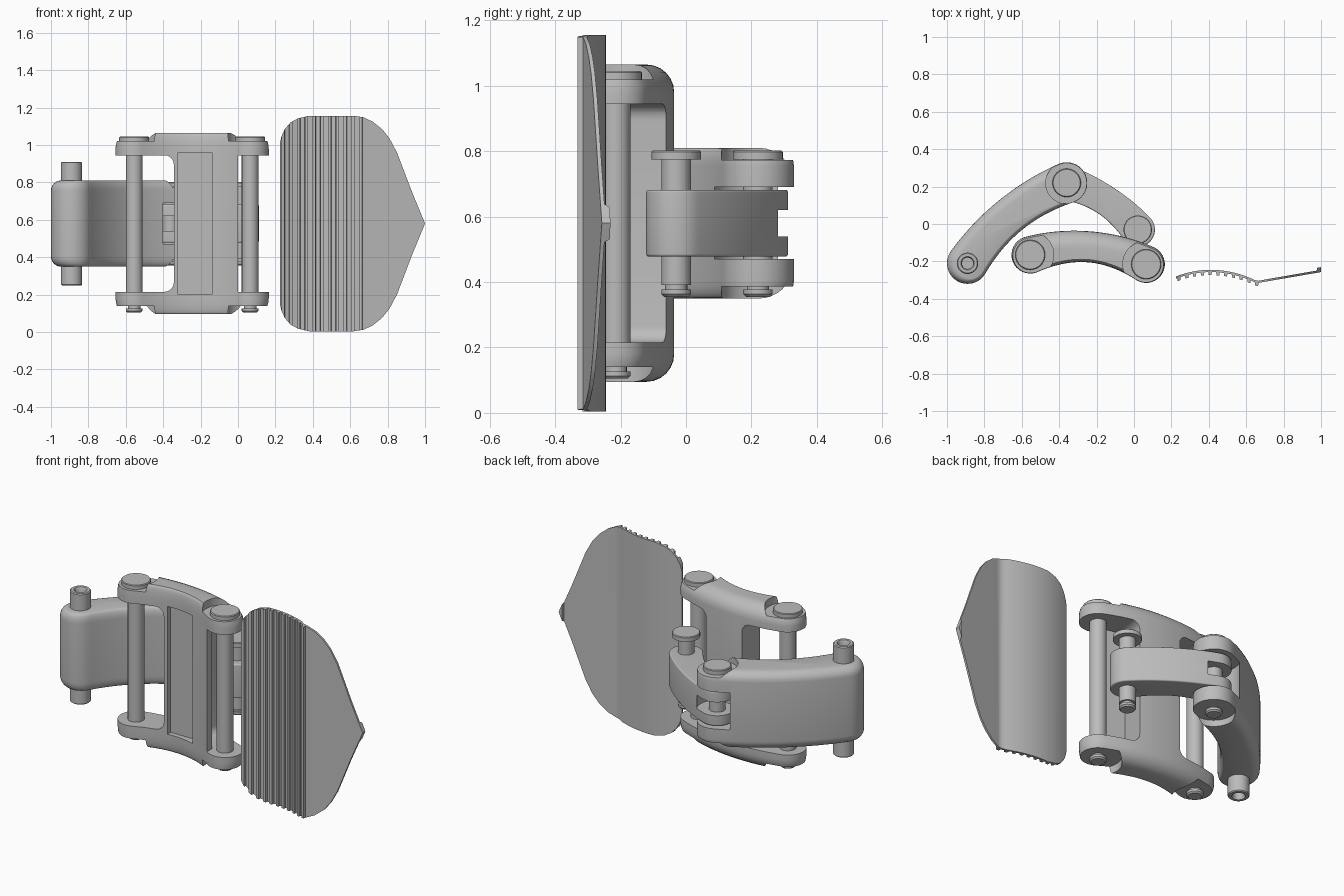
import bpy, bmesh, math
from mathutils import Vector, Matrix

if "Cube" in bpy.data.objects:
    bpy.data.objects.remove(bpy.data.objects["Cube"], do_unlink=True)

grey = bpy.data.materials.new("satin_grey")
grey.use_nodes = True
tone = (0.5, 0.5, 0.5, 1)
grey.diffuse_color = tone
grey.node_tree.nodes["Principled BSDF"].inputs["Base Color"].default_value = tone
MID = 0.58  # height of the symmetry plane


def finish(name, bm):
    bmesh.ops.recalc_face_normals(bm, faces=bm.faces)
    mesh = bpy.data.meshes.new(name)
    bm.to_mesh(mesh)
    bm.free()
    mesh.materials.append(grey)
    ob = bpy.data.objects.new(name, mesh)
    bpy.context.collection.objects.link(ob)
    return ob


def select(ob):
    bpy.ops.object.select_all(action="DESELECT")
    ob.select_set(True)
    bpy.context.view_layer.objects.active = ob


def smooth(ob):
    select(ob)
    bpy.ops.object.shade_smooth_by_angle(angle=math.radians(32))


def boolean(ob, cutter, mode="DIFFERENCE"):
    cutter.hide_render = True
    mod = ob.modifiers.new("cut", "BOOLEAN")
    mod.operation, mod.solver, mod.object = mode, "EXACT", cutter
    select(ob)
    bpy.ops.object.modifier_apply(modifier=mod.name)
    bpy.data.objects.remove(cutter, do_unlink=True)


def loft(name, rings):
    """Skin closed rings of equal length and cap both ends."""
    bm = bmesh.new()
    rows = [[bm.verts.new(p) for p in ring] for ring in rings]
    n = len(rows[0])
    for a, b in zip(rows, rows[1:]):
        for i in range(n):
            j = (i + 1) % n
            bm.faces.new((a[i], a[j], b[j], b[i]))
    bm.faces.new(rows[0])
    bm.faces.new(rows[-1])
    return finish(name, bm)


def band(start, end, sag, back, front, steps=28):
    """Plan outline of a bowed link with round ends."""
    a, b = Vector(start), Vector(end)
    chord = b - a
    side = Vector((-chord.y, chord.x)).normalized()

    def frame(t):
        tangent = (chord + side * sag * 4 * (1 - 2 * t)).normalized()
        return a + chord * t + side * sag * 4 * t * (1 - t), tangent, Vector((-tangent.y, tangent.x))

    def edge(t, k):
        p, _, n = frame(t)
        bulge = math.sin(math.pi * t)
        return p + n * (back[0] + (back[1] - back[0]) * bulge if k > 0
                        else -front[0] - (front[1] - front[0]) * bulge)

    def cap(t, sign):
        p, d, n = frame(t)
        r, c = (back[0] + front[0]) / 2, p + n * (back[0] - front[0]) / 2
        return [c + sign * (n * math.cos(u) + d * math.sin(u)) * r
                for u in (math.pi * i / 16 for i in range(1, 16))]

    ts = [i / steps for i in range(steps + 1)]
    return ([edge(t, 1) for t in ts] + cap(1, 1)
            + [edge(t, -1) for t in reversed(ts)] + cap(0, -1))


def link(name, start, end, sag, ends, mid, half, round_back, round_front):
    """Bowed link, its long edges rounded at top and bottom."""
    q = [math.pi / 2 * i / 6 for i in range(7)]
    depth = max(round_back, round_front)
    layers = [(half - depth * (1 - math.sin(u)), 1 - math.cos(u)) for u in q]
    levels = [(MID - h, k) for h, k in reversed(layers)] + [(MID + h, k) for h, k in layers]
    rings = []
    for z, k in levels:
        b, f = round_back * k, round_front * k
        ring = band(start, end, sag, (ends - b, mid - b), (ends - f, mid - f))
        rings.append([(p.x, p.y, z) for p in ring])
    return loft(name, rings)


def disc(at, r, z0, z1):
    ring = [(at[0] + r * math.cos(u), at[1] + r * math.sin(u))
            for u in (math.tau * i / 48 for i in range(48))]
    return loft("cutter", [[(x, y, z) for x, y in ring] for z in (z0, z1)])


def box(lo, hi, corner=0, turn=0):
    """Box cutter, optionally with rounded edges along y and a turn about z."""
    bm = bmesh.new()
    lo, hi = Vector(lo), Vector(hi)
    bmesh.ops.create_cube(bm, size=1, matrix=Matrix.Translation((lo + hi) / 2) @ Matrix.Diagonal((*(hi - lo), 1)))
    if corner:
        along = [e for e in bm.edges if abs(e.verts[0].co.y - e.verts[1].co.y) > 0.01]
        bmesh.ops.bevel(bm, geom=along, offset=corner, segments=6, profile=0.5, affect="EDGES")
    pivot = Vector((lo.x, lo.y, 0))
    bmesh.ops.rotate(bm, verts=bm.verts, cent=pivot, matrix=Matrix.Rotation(turn, 3, "Z"))
    return finish("cutter", bm)


def lathe(name, at, profile):
    bm = bmesh.new()
    vs = [bm.verts.new((at[0] + r, at[1], z)) for r, z in profile]
    es = [bm.edges.new(p) for p in zip(vs, vs[1:])]
    bmesh.ops.spin(bm, geom=vs + es, cent=(*at, 0), axis=(0, 0, 1), angle=math.tau, steps=40)
    bmesh.ops.remove_doubles(bm, verts=bm.verts, dist=0.0002)
    smooth(finish(name, bm))


def headed_pin(name, at, low, top, head):
    """Pin with a flat head above and a grooved tail below."""
    r, neck = 0.045, 0.034
    lathe(name, at, [(0, low), (r - 0.008, low), (r, low + 0.008), (r, low + 0.022),
                     (neck, low + 0.022), (neck, low + 0.036), (r, low + 0.036),
                     (r, top - 0.027), (head, top - 0.027), (head, top - 0.004),
                     (head - 0.004, top), (0, top)])


def seats(ob, at, r, inner):
    """Round seats sunk into the top and bottom of a link end."""
    for s in (1, -1):
        boolean(ob, disc(at, r, MID + s * inner, MID + s * 0.7))


hinge, joint = (-0.36, 0.22), (0.02, -0.03)
arm_end = (-0.89, -0.21)
frame_left, frame_right = (-0.555, -0.165), (0.065, -0.215)

# Main arm with a forked end
arm = link("main_arm", arm_end, hinge, 0.055, 0.11, 0.1, 0.23, 0.055, 0.02)
boolean(arm, disc(hinge, 0.14, MID - 0.11, MID + 0.11))
seats(arm, hinge, 0.112, 0.193)
smooth(arm)

# Short link with a notched end
short = link("short_link", hinge, joint, 0.036, 0.092, 0.08, 0.102, 0.008, 0.008)
boolean(short, disc(hinge, 0.11, MID - 0.04, MID + 0.04))
smooth(short)

# Frame: two bowed bars joined by a recessed column
frame = link("frame", frame_left, frame_right, 0.068, 0.1, 0.083, 0.485, 0.085, 0.015)
low, high = 0.215, 0.945
boolean(frame, box((-0.9, -0.6, low), (-0.343, 0.3, high), 0.05))
boolean(frame, box((-0.123, -0.22, low), (0.5, 0.3, high), 0.05, -0.2))
boolean(frame, box((0.0, -0.6, low), (0.5, 0.0, high)))
boolean(frame, box((-0.32, -0.5, 0.2), (-0.14, -0.175, 0.96)))
for spot in (frame_left, frame_right):
    seats(frame, spot, 0.125, 0.44)
smooth(frame)

# Pins
headed_pin("hinge_pin", hinge, 0.355, 0.802, 0.076)
headed_pin("joint_pin", joint, 0.355, 0.802, 0.076)
headed_pin("frame_pin_left", frame_left, 0.105, 1.045, 0.08)
headed_pin("frame_pin_right", frame_right, 0.105, 1.045, 0.08)
lathe("hollow_pin", arm_end, [(0, 0.31), (0.03, 0.31), (0.03, 0.26), (0.036, 0.25), (0.052, 0.25),
                              (0.057, 0.255), (0.057, 0.905), (0.052, 0.91), (0.036, 0.91),
                              (0.03, 0.9), (0.03, 0.85), (0, 0.85)])


# Ribbed plate: a curved section trimmed to a pointed outline
def surface(x):
    if x < 0.64:
        return -0.245 - 0.035 * ((x - 0.41) / 0.185) ** 2 * (1 if x < 0.41 else 0.95)
    if x < 0.69:
        return -0.2985 - 0.005 * math.sin((x - 0.64) / 0.05 * math.pi)
    return -0.2985 + (x - 0.69) * 0.172


thick, rib, pitch = 0.012, 0.016, 0.0415
back = [(x, surface(x)) for x in (0.224 + 0.02 * i for i in range(38))]
section = back + [(0.976, surface(0.976)), (0.98, -0.233), (1.0, -0.231), (1.0, surface(1) - thick)]
front = [(0.69, surface(0.69) - thick), (0.665, surface(0.665) - thick)]
for i in range(10, -1, -1):
    x = 0.232 + i * pitch
    for dx, drop in ((0.018, 0), (0.017, rib), (0.001, rib), (0, 0)):
        front.append((x + dx, surface(x + dx) - thick - drop))
section += front + [(0.224, surface(0.224) - thick)]
plate = loft("ribbed_plate", [[(x, y, z) for x, y in section] for z in (-0.1, 1.3)])

half = [(0.224, 0.43), (0.232, 0.465), (0.25, 0.505), (0.28, 0.54), (0.32, 0.562), (0.38, 0.576),
        (0.62, 0.576), (0.67, 0.568), (0.72, 0.545), (0.77, 0.505), (0.81, 0.455),
        (0.85, 0.38), (0.89, 0.275), (0.93, 0.17)]
outline = half + [(1.0, 0)] + [(x, -h) for x, h in reversed(half)]
trim = loft("trim", [[(x, y, MID + h) for x, h in outline] for y in (-0.6, 0.2)])
boolean(plate, trim, "INTERSECT")
smooth(plate)
